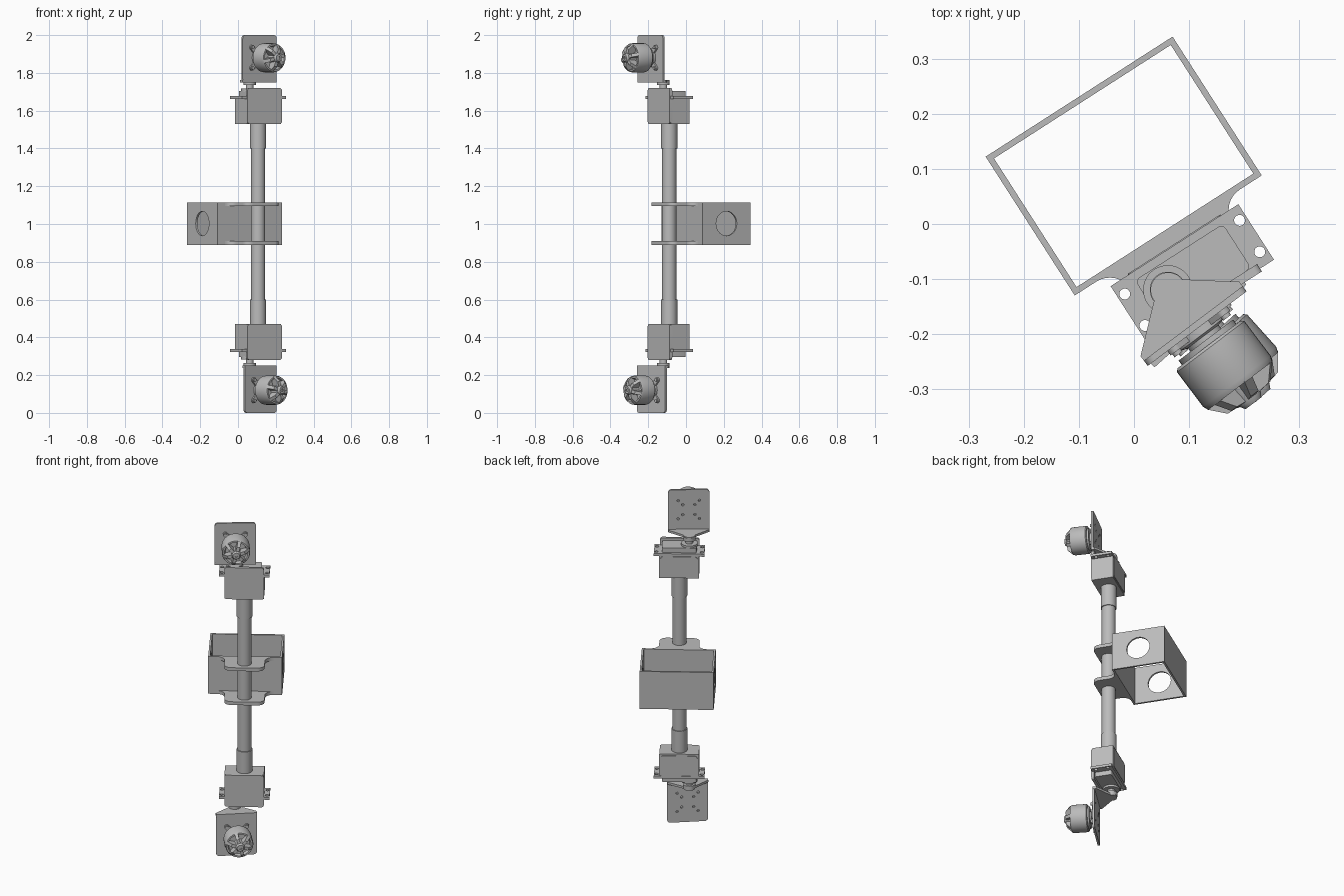
import bpy, bmesh
from math import radians, sin, cos, pi
from mathutils import Matrix, Vector

old = bpy.data.objects.get("Cube")
if old:
    bpy.data.objects.remove(old, do_unlink=True)

grey = bpy.data.materials.new("plain_grey")
grey.use_nodes = True
grey.diffuse_color = (0.5, 0.5, 0.5, 1)
grey.node_tree.nodes["Principled BSDF"].inputs["Base Color"].default_value = (0.5, 0.5, 0.5, 1)


def T(x, y, z=0):
    return Matrix.Translation((x, y, z))


def R(deg, axis):
    return Matrix.Rotation(radians(deg), 4, axis)


def finish(name, bm, M):
    """Place the mesh, clean it and turn it into an object."""
    bmesh.ops.remove_doubles(bm, verts=bm.verts, dist=0.00005)
    bmesh.ops.transform(bm, matrix=M, verts=bm.verts)
    bmesh.ops.recalc_face_normals(bm, faces=bm.faces)
    me = bpy.data.meshes.new(name)
    bm.to_mesh(me)
    bm.free()
    me.materials.clear()
    me.materials.append(grey)
    me.shade_smooth()
    me.set_sharp_from_angle(angle=radians(30))
    ob = bpy.data.objects.new(name, me)
    bpy.context.collection.objects.link(ob)
    return ob


def arc(cx, cy, r, a0, a1, n=8):
    angles = [radians(a0 + (a1 - a0) * i / n) for i in range(n + 1)]
    return [(cx + r * cos(a), cy + r * sin(a)) for a in angles]


def circle(cx, cy, r, n=24):
    return arc(cx, cy, r, 0, 360, n)[:-1]


def rrect(x0, y0, x1, y1, r=0):
    if not r:
        return [(x0, y0), (x1, y0), (x1, y1), (x0, y1)]
    return (arc(x1 - r, y1 - r, r, 0, 90) + arc(x0 + r, y1 - r, r, 90, 180)
            + arc(x0 + r, y0 + r, r, 180, 270) + arc(x1 - r, y0 + r, r, 270, 360))


def prism(name, outline, z0, z1, M, holes=()):
    """Extrude an outline, with holes, between two heights."""
    cu = bpy.data.curves.new(name, 'CURVE')
    cu.dimensions = '2D'
    cu.fill_mode = 'BOTH'
    cu.extrude = (z1 - z0) / 2
    for loop in [outline, *holes]:
        sp = cu.splines.new('POLY')
        sp.points.add(len(loop) - 1)
        for p, (x, y) in zip(sp.points, loop):
            p.co = (x, y, 0, 1)
        sp.use_cyclic_u = True
    tmp = bpy.data.objects.new(name + "_outline", cu)
    bpy.context.collection.objects.link(tmp)
    deps = bpy.context.evaluated_depsgraph_get()
    me = bpy.data.meshes.new_from_object(tmp.evaluated_get(deps), depsgraph=deps)
    bm = bmesh.new()
    bm.from_mesh(me)
    bpy.data.objects.remove(tmp, do_unlink=True)
    bpy.data.curves.remove(cu)
    bpy.data.meshes.remove(me)
    return finish(name, bm, M @ T(0, 0, (z0 + z1) / 2))


def lathe(name, profile, M, steps=40):
    """Spin a (radius, height) profile about the local z axis."""
    bm = bmesh.new()
    vs = [bm.verts.new((r, 0, z)) for r, z in profile]
    es = [bm.edges.new(pair) for pair in zip(vs, vs[1:])]
    bmesh.ops.spin(bm, geom=vs + es, cent=(0, 0, 0), axis=(0, 0, 1),
                   angle=2 * pi, steps=steps)
    return finish(name, bm, M)


def rod(name, r, z0, z1, M):
    return lathe(name, [(0, z0), (r, z0), (r, z1), (0, z1)], M)


BASE = T(0.106, -0.089) @ R(32.7, 'Z')     # frame on the rod axis
FRONT = R(90, 'X')                         # outline upright, extruded forward
SIDE = R(90, 'Z') @ R(90, 'X')             # outline upright, extruded sideways
MIRROR = T(0, 0, 2) @ Matrix.Diagonal((1, 1, -1, 1))

# Central rod
rod("central_rod", 0.038, 0.47, 1.53, BASE)

# Open box sleeve with round holes in its two ends
near, far, half, wall, low, high = 0.081, 0.381, 0.202, 0.011, 0.89, 1.115
for name, y in (("box_front_wall", near), ("box_back_wall", far - wall)):
    prism(name, rrect(-half, y, half, y + wall), low, high, BASE)
hole = circle((near + far) / 2, 1.0025, 0.065, 40)
for name, x in (("box_right_wall", -half), ("box_left_wall", half - wall)):
    prism(name, rrect(near + wall, low, far - wall, high), x, x + wall,
          BASE @ SIDE, [hole])

# Two flanges that clasp the rod
edge = arc(0.155, 0.036, 0.045, 90, 180) + arc(0.07, -0.02, 0.04, 0, -90)
tab = edge + [(-x, y) for x, y in reversed(edge)]
for name, z in (("lower_flange", low), ("upper_flange", high - 0.02)):
    prism(name, tab, z, z + 0.02, BASE)


def servo(end, M):
    """Servo with its holder, lid and mounting ears."""
    rod(end + "_sleeve", 0.043, 1.40, 1.535, M)
    prism(end + "_servo_case", rrect(-0.108, -0.058, 0.108, 0.058), 1.53, 1.67, M)
    ear_holes = [circle(x, y, 0.01, 16) for x in (-0.124, 0.124) for y in (-0.034, 0.034)]
    prism(end + "_servo_ears", rrect(-0.138, -0.06, 0.138, 0.06), 1.662, 1.677, M, ear_holes)
    prism(end + "_servo_lid", rrect(-0.095, -0.05, 0.095, 0.045, 0.01), 1.67, 1.705, M)
    prism(end + "_servo_front", rrect(-0.108, 1.53, 0.108, 1.72, 0.014), 0.05, 0.066, M @ FRONT)
    prism(end + "_servo_back", rrect(-0.1, 1.54, 0.1, 1.66, 0.014), -0.062, -0.056, M @ FRONT)
    # Output shaft
    lathe(end + "_servo_shaft", [(0, 1.7), (0.045, 1.7), (0.045, 1.717), (0.02, 1.717),
          (0.02, 1.735), (0.033, 1.735), (0.033, 1.757), (0, 1.757)], M @ T(-0.054, -0.002))


def head(end, M):
    """Tilting bracket carrying the motor."""
    w, back, face = 0.1125, 0.076, 0.088
    gusset = arc(0, 0, 0.032, 0, 180, 16) + [(-w, -0.066), (-w, -face), (w, -face), (w, -0.066)]
    prism(end + "_bracket_arm", gusset, 1.75, 1.763, M)
    F = M @ FRONT @ T(0, 1.88)
    holes = [circle(sx * x, sy * y, 0.007, 12) for x, y in ((0.058, 0.055), (0.033, 0.03))
             for sx in (-1, 1) for sy in (-1, 1)]
    prism(end + "_bracket_plate", rrect(-w, -0.13, w, 0.12, 0.018), back, face, F, holes)

    # Motor mount: four arms ending in screw lugs
    F = F @ T(0, 0, face)
    for i in range(4):
        A = F @ R(45 + 90 * i, 'Z')
        prism(end + "_motor_arm", rrect(0, -0.013, 0.09, 0.013, 0.012), 0, 0.01, A)
        rod(end + "_motor_screw", 0.009, 0, 0.017, A @ T(0.078, 0))
    lathe(end + "_motor_base", [(0, 0), (0.05, 0), (0.05, 0.014), (0.035, 0.018),
          (0.035, 0.026), (0.062, 0.026), (0.062, 0.04), (0, 0.04)], F)

    # Motor bell with a hollow, spoked nose
    lathe(end + "_motor_bell", [(0, 0.036), (0.072, 0.036), (0.077, 0.041), (0.077, 0.12),
          (0.073, 0.13), (0.064, 0.13), (0.058, 0.112), (0, 0.112)], F)
    spoke = [(0.01, 0.108), (0.073, 0.115), (0.073, 0.13), (0.048, 0.157), (0.01, 0.16)]
    for i in range(6):
        prism(end + "_motor_spoke", spoke, -0.009, 0.009, F @ R(60 * i + 15, 'Z') @ R(90, 'X'))
    lathe(end + "_motor_hub", [(0, 0.11), (0.03, 0.11), (0.024, 0.16), (0.018, 0.17),
          (0.008, 0.17), (0.008, 0.164), (0, 0.164)], F)


# Matching assemblies at both ends, each head turned a little differently
PIVOT = T(0.062, -0.12)
for end, flip, turn in (("upper", Matrix.Identity(4), 37), ("lower", MIRROR, 42)):
    servo(end, flip @ BASE)
    head(end, flip @ PIVOT @ R(turn, 'Z'))
